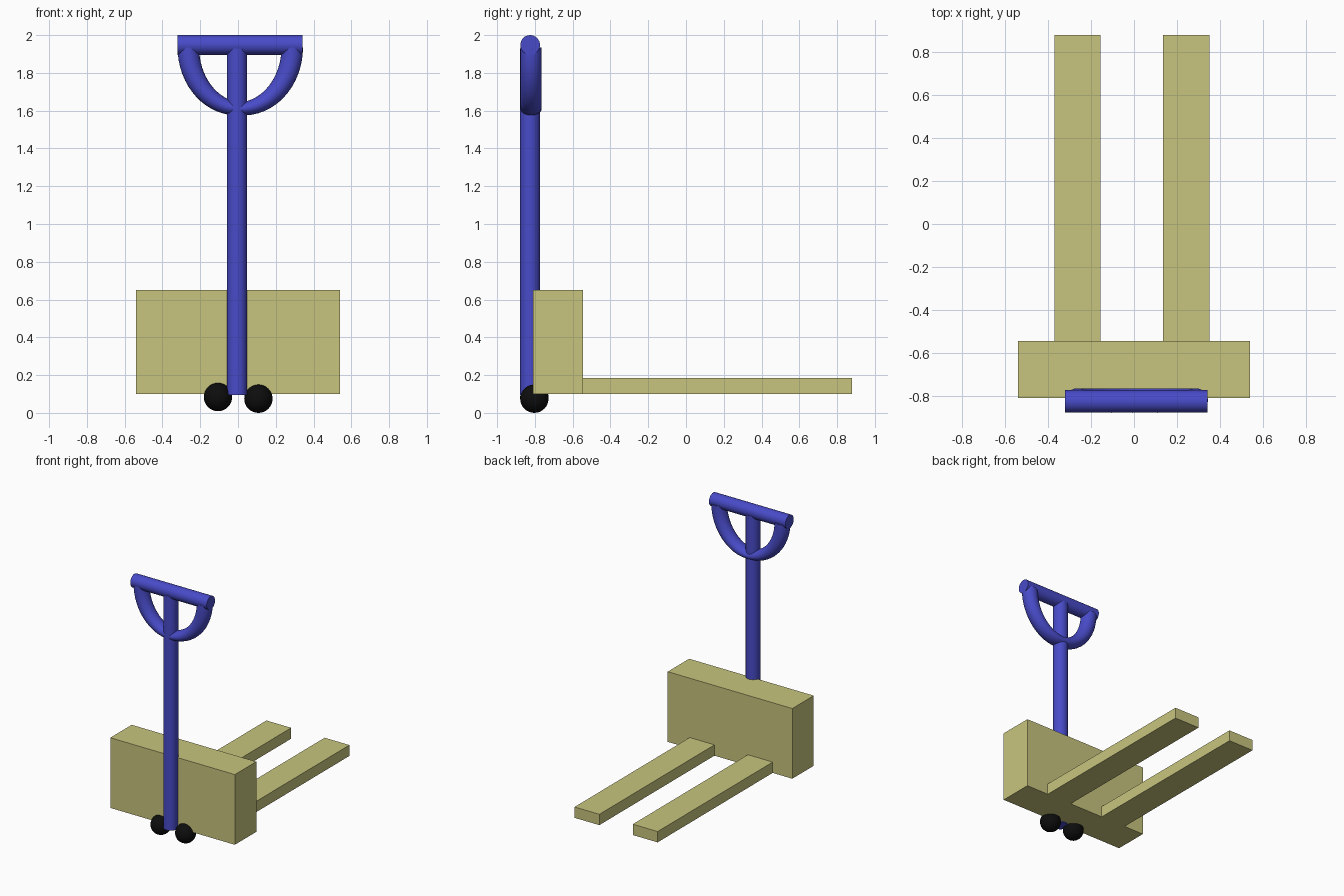
import bpy, bmesh, math
from mathutils import Vector

if "Cube" in bpy.data.objects:
    bpy.data.objects.remove(bpy.data.objects["Cube"])


def material(name, rgb):
    m = bpy.data.materials.new(name)
    m.diffuse_color = (*rgb, 1)
    m.use_nodes = True
    m.node_tree.nodes["Principled BSDF"].inputs["Base Color"].default_value = m.diffuse_color
    return m


khaki = material("khaki", (0.58, 0.56, 0.21))
blue = material("blue", (0.065, 0.07, 0.58))
black = material("black", (0.004, 0.004, 0.004))


def finish(name, mat, smooth=False):
    ob = bpy.context.object
    ob.name = name
    ob.data.materials.append(mat)
    if smooth:
        bpy.ops.object.shade_smooth_by_angle(angle=math.radians(40))
    return ob


def box(name, lo, hi, mat):
    lo, hi = Vector(lo), Vector(hi)
    bpy.ops.mesh.primitive_cube_add(size=1, location=(lo + hi) / 2)
    bpy.context.object.scale = hi - lo
    bpy.ops.object.transform_apply(location=False, rotation=False, scale=True)
    return finish(name, mat)


def rod(name, a, b, radius, mat):
    a, b = Vector(a), Vector(b)
    rot = (b - a).to_track_quat('Z', 'Y').to_euler()
    bpy.ops.mesh.primitive_cylinder_add(vertices=32, radius=radius, depth=(b - a).length,
                                        location=(a + b) / 2, rotation=rot)
    return finish(name, mat, True)


# Body and the two lifting forks
box("body", (-0.54, -0.81, 0.10), (0.54, -0.545, 0.65), khaki)
box("left_fork", (-0.37, -0.55, 0.10), (-0.155, 0.88, 0.185), khaki)
box("right_fork", (0.135, -0.55, 0.10), (0.35, 0.88, 0.185), khaki)

# Ball wheels under the body
for name, x, z in (("left_wheel", -0.106, 0.084), ("right_wheel", 0.108, 0.075)):
    bpy.ops.mesh.primitive_uv_sphere_add(segments=32, ring_count=16, radius=0.075,
                                         location=(x, -0.803, z))
    finish(name, black, True)

# Steering shaft and grip bar
rod("shaft", (-0.005, -0.825, 0.095), (-0.005, -0.825, 1.93), 0.053, blue)
rod("grip_bar", (-0.32, -0.825, 1.948), (0.342, -0.825, 1.948), 0.052, blue)

# Curved brace under the grip: elliptical arc, thinner in the middle
bm = bmesh.new()
rings = []
STEPS, SIDES = 32, 24
for i in range(STEPS + 1):
    t = math.pi * (1 + i / STEPS)
    centre = Vector((0.012 + 0.275 * math.cos(t), -0.82, 1.935 + 0.325 * math.sin(t)))
    normal = Vector((math.cos(t) / 0.275, 0, math.sin(t) / 0.325)).normalized()
    thick = 0.034 + 0.023 * abs(math.cos(t))
    ring = []
    for j in range(SIDES):
        a = 2 * math.pi * j / SIDES
        ring.append(bm.verts.new(centre + normal * thick * math.cos(a)
                                 + Vector((0, 0.056 * math.sin(a), 0))))
    rings.append(ring)
for r, s in zip(rings, rings[1:]):
    for j in range(SIDES):
        k = (j + 1) % SIDES
        bm.faces.new((r[j], r[k], s[k], s[j]))
bm.faces.new(rings[0])
bm.faces.new(rings[-1])
bmesh.ops.recalc_face_normals(bm, faces=bm.faces)
mesh = bpy.data.meshes.new("handle_brace")
bm.to_mesh(mesh)
bm.free()
brace = bpy.data.objects.new("handle_brace", mesh)
bpy.context.collection.objects.link(brace)
bpy.ops.object.select_all(action='DESELECT')
brace.select_set(True)
bpy.context.view_layer.objects.active = brace
finish("handle_brace", blue, True)
